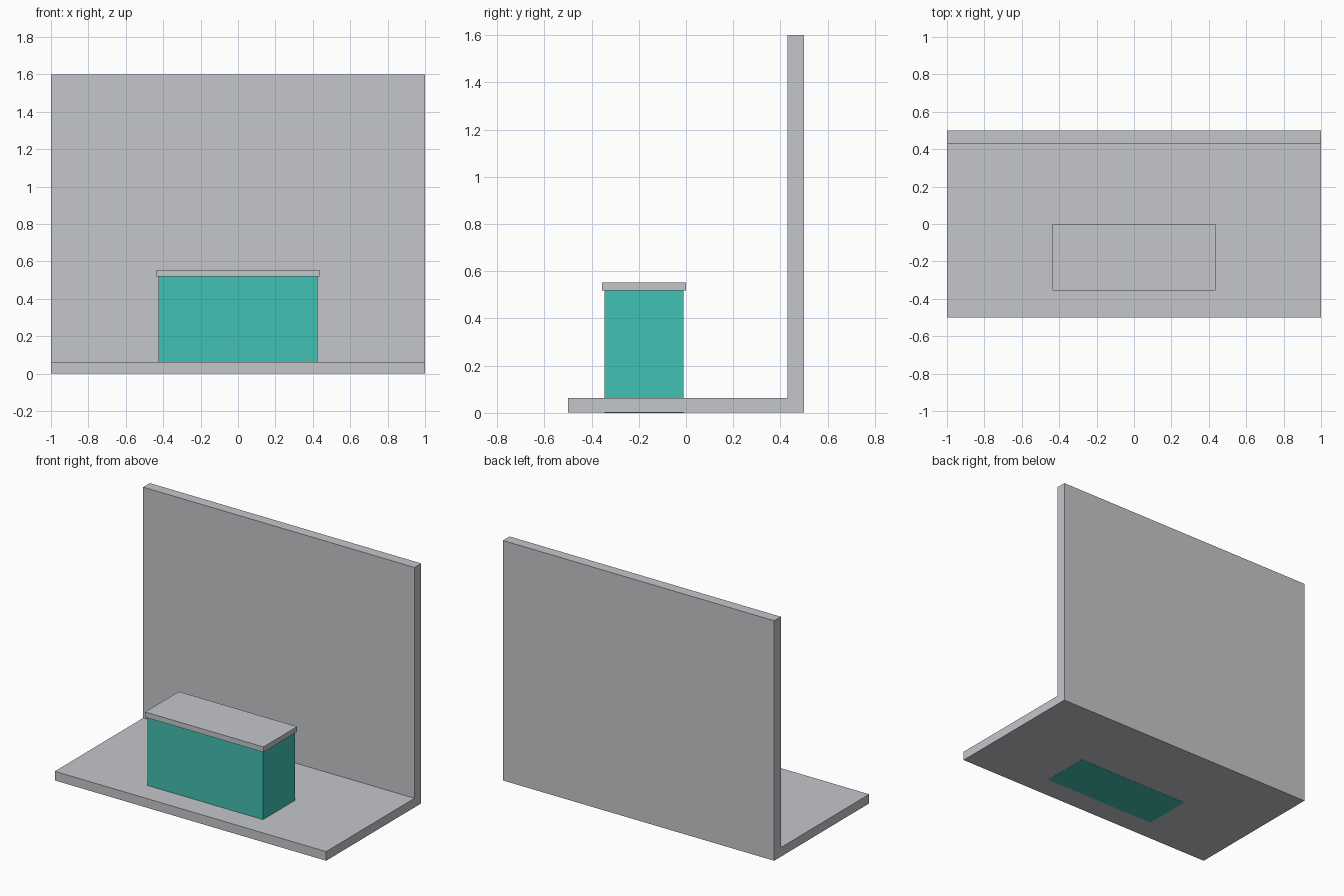
import bpy
import bmesh

if "Cube" in bpy.data.objects:
    bpy.data.objects.remove(bpy.data.objects["Cube"])


def material(name, rgb):
    m = bpy.data.materials.new(name)
    m.diffuse_color = (*rgb, 1.0)
    m.use_nodes = True
    m.node_tree.nodes["Principled BSDF"].inputs["Base Color"].default_value = m.diffuse_color
    return m


def extrude_profile(name, profile, x_half, mat):
    """Extrude a closed (y, z) outline symmetrically along x."""
    bm = bmesh.new()
    face = bm.faces.new([bm.verts.new((-x_half, y, z)) for y, z in profile])
    ext = bmesh.ops.extrude_face_region(bm, geom=[face])
    verts = [v for v in ext["geom"] if isinstance(v, bmesh.types.BMVert)]
    bmesh.ops.translate(bm, vec=(2 * x_half, 0, 0), verts=verts)
    bmesh.ops.recalc_face_normals(bm, faces=bm.faces)
    mesh = bpy.data.meshes.new(name)
    bm.to_mesh(mesh)
    bm.free()
    mesh.materials.append(mat)
    obj = bpy.data.objects.new(name, mesh)
    bpy.context.collection.objects.link(obj)
    return obj


def rect(y0, y1, z0, z1):
    return [(y0, z0), (y1, z0), (y1, z1), (y0, z1)]


grey = material("light grey", (0.558, 0.565, 0.591))
teal = material("teal", (0.054, 0.533, 0.456))

# Floor and back wall in one L-shaped piece
FLOOR, WALL, BASE = 0.062, 0.43, 0.001
extrude_profile("floor_and_back_wall",
                [(-0.5, BASE), (0.5, BASE), (0.5, 1.6), (WALL, 1.6),
                 (WALL, FLOOR), (-0.5, FLOOR)], 1.0, grey)

# Counter body runs through the floor and shows on its underside
extrude_profile("counter_body", rect(-0.345, -0.01, 0.0, 0.518), 0.426, teal)

# Overhanging counter top
extrude_profile("counter_top", rect(-0.355, 0.0, 0.518, 0.553), 0.436, grey)
